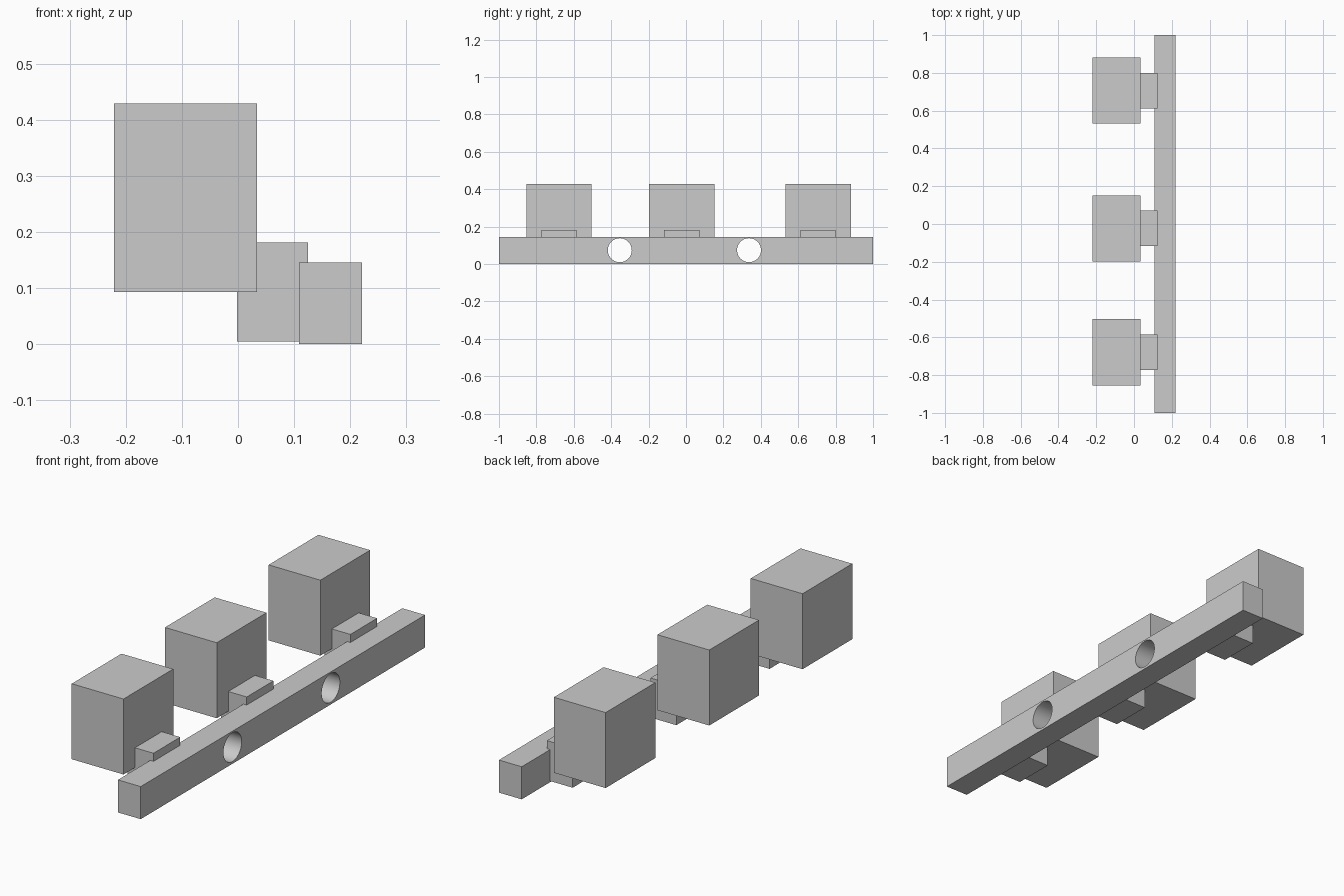
import bpy
import math

default = bpy.data.objects.get("Cube")
if default:
    bpy.data.objects.remove(default, do_unlink=True)

GREY = (0.6, 0.6, 0.6, 1.0)
grey = bpy.data.materials.new("light_grey")
grey.use_nodes = True
grey.diffuse_color = GREY
grey.node_tree.nodes["Principled BSDF"].inputs["Base Color"].default_value = GREY


def box(name, x, y, z):
    """Box spanning the given (low, high) range on each axis."""
    spans = (x, y, z)
    bpy.ops.mesh.primitive_cube_add(size=1, location=[sum(s) / 2 for s in spans])
    obj = bpy.context.object
    obj.name = name
    obj.scale = [high - low for low, high in spans]
    bpy.ops.object.transform_apply(location=False, rotation=False, scale=True)
    obj.data.materials.append(grey)
    return obj


# Long rail
rail = box("rail", (0.109, 0.221), (-1, 1), (0, 0.145))

# Two round holes through the rail
for y in (-0.354, 0.337):
    bpy.ops.mesh.primitive_cylinder_add(vertices=48, radius=0.064, depth=0.4,
                                        location=(0.165, y, 0.074),
                                        rotation=(0, math.pi / 2, 0))
    cutter = bpy.context.object
    cutter.name = "hole_cutter"
    cutter.hide_render = True
    cutter.data.materials.append(grey)
    bpy.context.view_layer.objects.active = rail
    cut = rail.modifiers.new("hole", 'BOOLEAN')
    cut.operation = 'DIFFERENCE'
    cut.solver = 'EXACT'
    cut.object = cutter
    bpy.ops.object.modifier_apply(modifier=cut.name)
    bpy.data.objects.remove(cutter, do_unlink=True)

bpy.ops.object.select_all(action='DESELECT')
rail.select_set(True)
bpy.context.view_layer.objects.active = rail
bpy.ops.object.shade_smooth_by_angle(angle=math.radians(30))

# Three blocks, each joined to the rail by a short arm
for label, y in (("front", -0.679), ("middle", -0.023), ("rear", 0.706)):
    box(label + "_block", (-0.221, 0.034), (y - 0.175, y + 0.175), (0.093, 0.429))
    box(label + "_arm", (-0.002, 0.125), (y - 0.094, y + 0.094), (0.005, 0.181))
